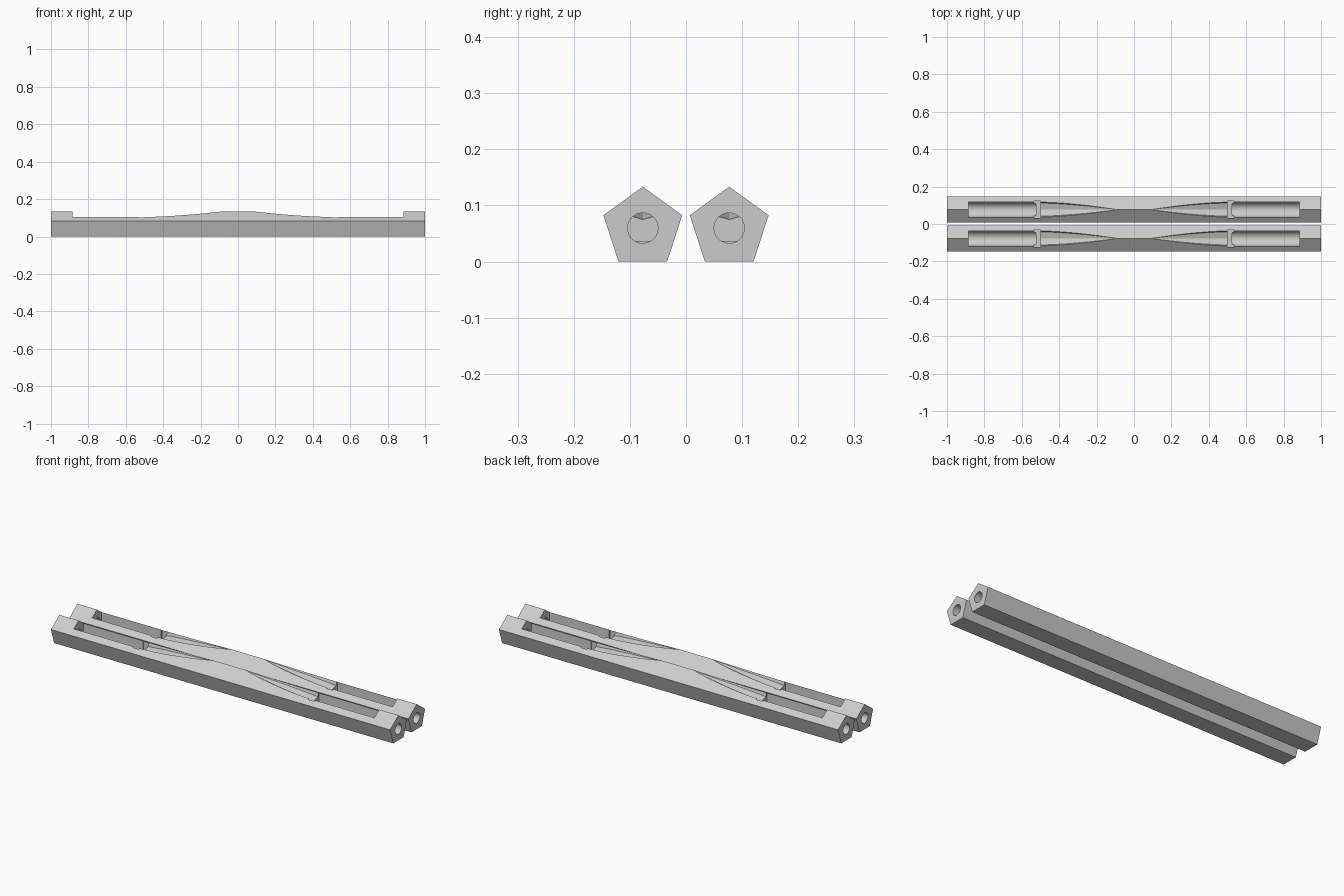
import bpy
import bmesh
from math import sin, cos, pi, radians, tan

cube = bpy.data.objects.get("Cube")
if cube:
    bpy.data.objects.remove(cube, do_unlink=True)

R = 0.0738                 # pentagon circumradius
AXIS = R * cos(radians(36))  # height of the bar axis
APEX = AXIS + R
SLOT_R = 0.04
BORE_R = 0.027

grey = bpy.data.materials.new("light_grey")
grey.use_nodes = True
colour = (0.6, 0.6, 0.6, 1)
grey.diffuse_color = colour
grey.node_tree.nodes["Principled BSDF"].inputs["Base Color"].default_value = colour


def loft(name, sections):
    """Skin a row of (x, [(y, z), ...]) cross-sections into a closed solid."""
    bm = bmesh.new()
    rings = [[bm.verts.new((x, y, z)) for y, z in ring] for x, ring in sections]
    n = len(rings[0])
    for a, b in zip(rings, rings[1:]):
        for i in range(n):
            j = (i + 1) % n
            bm.faces.new((a[i], a[j], b[j], b[i]))
    bm.faces.new(rings[0])
    bm.faces.new(rings[-1])
    bmesh.ops.recalc_face_normals(bm, faces=bm.faces)
    mesh = bpy.data.meshes.new(name)
    bm.to_mesh(mesh)
    bm.free()
    mesh.materials.append(grey)
    obj = bpy.data.objects.new(name, mesh)
    bpy.context.collection.objects.link(obj)
    return obj


def prism(name, x0, x1, ring):
    return loft(name, [(x0, ring), (x1, ring)])


def arc(radius, start, end, steps):
    angles = [radians(start + (end - start) * i / steps) for i in range(steps + 1)]
    return [(radius * cos(a), AXIS + radius * sin(a)) for a in angles]


def cut(target, cutter):
    mod = target.modifiers.new("cut", "BOOLEAN")
    mod.operation = "DIFFERENCE"
    mod.solver = "EXACT"
    mod.object = cutter
    bpy.context.view_layer.objects.active = target
    bpy.ops.object.modifier_apply(modifier=mod.name)
    bpy.data.objects.remove(cutter, do_unlink=True)


def groove_section(t):
    """Shallow V groove that widens and deepens as t goes from 0 to 1."""
    w = SLOT_R * (1 - (1 - t) ** 1.6)
    bottom = APEX - 0.0585 * t ** 0.8
    roof = APEX - w * tan(radians(36))
    half = [(w * 0.87, bottom + 0.25 * w), (w, roof), (w, 0.2)]
    return [(0, bottom)] + half + [(-y, z) for y, z in reversed(half)]


# Pentagonal bar
bar = prism("front_bar", -1, 1, [
    (R * sin(2 * pi * i / 5), AXIS + R * cos(2 * pi * i / 5)) for i in range(5)])

slot_ring = arc(SLOT_R, 180, 360, 24) + [(SLOT_R, 0.2), (-SLOT_R, 0.2)]
notch_ring = [(-0.045, 0.037), (0.045, 0.037), (0.045, 0.2), (-0.045, 0.2)]
bore_ring = arc(BORE_R, 0, 360, 32)[:-1]

# Matching cuts in both halves
for s in (1, -1):
    groove = []
    for i in range(17):
        t = 0.015 + 0.985 * i / 16
        groove.append((s * (0.09 + 0.41 * t), groove_section(t)))
    groove.append((s * 0.515, groove_section(1)))
    cut(bar, loft("groove_cutter", groove))
    cut(bar, prism("slot_cutter", s * 0.525, s * 0.886, slot_ring))
    cut(bar, prism("notch_cutter", s * 0.5, s * 0.535, notch_ring))
    cut(bar, prism("bore_cutter", s * 0.85, s * 1.05, bore_ring))

# Smooth round recesses, crisp bar edges
bpy.ops.object.select_all(action="DESELECT")
bar.select_set(True)
bpy.context.view_layer.objects.active = bar
bpy.ops.object.shade_smooth_by_angle(angle=radians(20))

# Second identical bar
back = bar.copy()
back.name = "back_bar"
bpy.context.collection.objects.link(back)
bar.location.y = -0.077
back.location.y = 0.077
